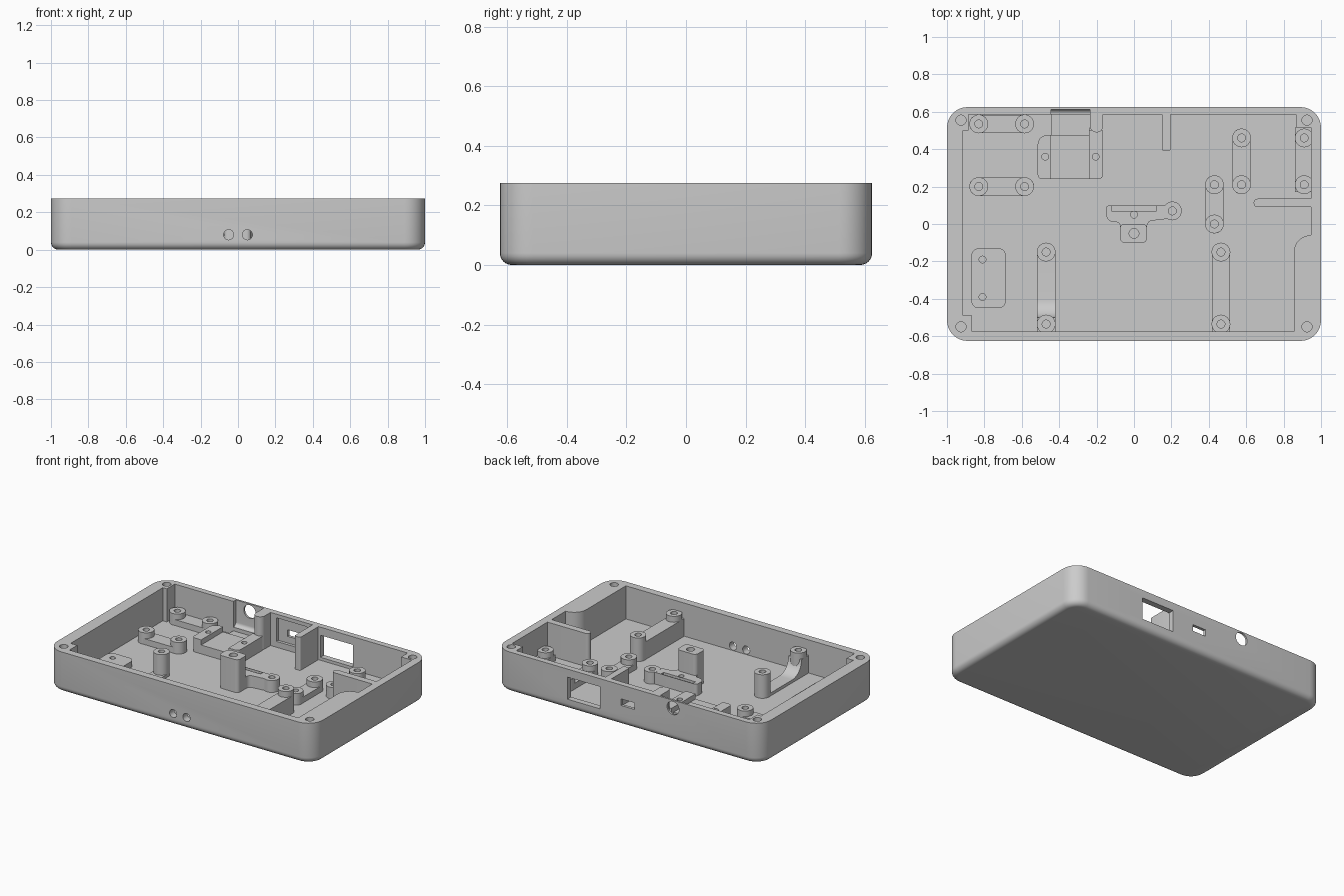
import bpy, bmesh, math
from mathutils import Vector

if "Cube" in bpy.data.objects:
    bpy.data.objects.remove(bpy.data.objects["Cube"])

GREY = (0.6, 0.6, 0.6, 1)
mat = bpy.data.materials.new("plain_grey")
mat.use_nodes = True
mat.diffuse_color = GREY
mat.node_tree.nodes["Principled BSDF"].inputs["Base Color"].default_value = GREY

TOP, FLOOR, SUNK = 0.275, 0.05, 0.04   # rim, inner floor, start of parts below the floor
parts = []


def finish(name, bm):
    bmesh.ops.recalc_face_normals(bm, faces=bm.faces)
    mesh = bpy.data.meshes.new(name)
    bm.to_mesh(mesh)
    bm.free()
    mesh.materials.append(mat)
    ob = bpy.data.objects.new(name, mesh)
    bpy.context.collection.objects.link(ob)
    parts.append(ob)
    return ob


def rounded(corners, steps=8):
    """Outline from (x, y) or (x, y, radius) corners."""
    out = []
    for i, c in enumerate(corners):
        p = Vector((c[0], c[1], 0))
        if len(c) < 3:
            out.append(p)
            continue
        a, b = corners[i - 1], corners[(i + 1) % len(corners)]
        da = (Vector((a[0], a[1], 0)) - p).normalized()
        db = (Vector((b[0], b[1], 0)) - p).normalized()
        half = da.angle(db) / 2
        centre = p + (da + db).normalized() * c[2] / math.sin(half)
        reach = c[2] / math.tan(half)
        va = (p + da * reach - centre).normalized()
        vb = (p + db * reach - centre).normalized()
        out += [centre + va.slerp(vb, k / steps).normalized() * c[2] for k in range(steps + 1)]
    return out


def rect(x0, x1, y0, y1, r=0):
    pts = [(x0, y0), (x1, y0), (x1, y1), (x0, y1)]
    return [p + (r,) for p in pts] if r else pts


def prism(name, corners, lo, hi, axis="z"):
    """Extrude an outline along an axis."""
    place = {"z": lambda p, w: (p.x, p.y, w),
             "x": lambda p, w: (w, p.x, p.y),
             "y": lambda p, w: (p.x, w, p.y)}[axis]
    pts = rounded(corners)
    bm = bmesh.new()
    low = [bm.verts.new(place(p, lo)) for p in pts]
    high = [bm.verts.new(place(p, hi)) for p in pts]
    bm.faces.new(low)
    bm.faces.new(high)
    for i in range(len(pts)):
        bm.faces.new((low[i - 1], low[i], high[i], high[i - 1]))
    return finish(name, bm)


def rod(u, v, r, lo, hi, axis="z"):
    n = 32
    ring = [(u + r * math.cos(math.tau * k / n), v + r * math.sin(math.tau * k / n)) for k in range(n)]
    return prism("cutter", ring, lo, hi, axis)


def cut(ob, cutters):
    for c in cutters:
        mod = ob.modifiers.new("cut", "BOOLEAN")
        mod.operation, mod.solver, mod.object = "DIFFERENCE", "EXACT", c
    deps = bpy.context.evaluated_depsgraph_get()
    deps.update()
    mesh = bpy.data.meshes.new_from_object(ob.evaluated_get(deps))
    ob.modifiers.clear()
    ob.data = mesh
    for c in cutters:
        parts.remove(c)
        bpy.data.objects.remove(c)


def boss(name, x, y, top, r=0.05, hole=0.021, depth=0.035, n=32):
    """Round post with a blind screw hole."""
    bm = bmesh.new()
    rings = []
    for rad, z in ((r, SUNK), (r, top), (hole, top), (hole, top - depth)):
        rings.append([bm.verts.new((x + rad * math.cos(math.tau * k / n),
                                    y + rad * math.sin(math.tau * k / n), z)) for k in range(n)])
    for a, b in zip(rings, rings[1:]):
        for k in range(n):
            bm.faces.new((a[k - 1], a[k], b[k], b[k - 1]))
    bm.faces.new(rings[0])
    bm.faces.new(rings[-1])
    finish(name, bm)


# Tray shell: rounded rectangle with a rolled bottom edge
bm = bmesh.new()
edge, steps = 0.04, 6
levels = [(edge * (1 - math.sin(t)), edge * (1 - math.cos(t)))
          for t in (math.pi / 2 * k / steps for k in range(steps + 1))] + [(0, TOP)]
rings = []
for inset, z in levels:
    pts = rounded(rect(-1 + inset, 1 - inset, -0.625 + inset, 0.625 - inset, 0.11 - inset))
    rings.append([bm.verts.new((p.x, p.y, z)) for p in pts])
for a, b in zip(rings, rings[1:]):
    for k in range(len(a)):
        bm.faces.new((a[k - 1], a[k], b[k], b[k - 1]))
bm.faces.new(rings[0])
bm.faces.new(rings[-1])
shell = finish("tray_shell", bm)

# Inner cavity, with solid corners and a thick front part of the +x wall
cavity = prism("cutter", [
    (-0.865, -0.575), (0.855, -0.575), (0.855, -0.06, 0.09), (0.947, -0.06),
    (0.947, 0.515), (0.866, 0.515), (0.866, 0.585), (-0.885, 0.585),
    (-0.885, 0.5), (-0.915, 0.5), (-0.915, -0.49), (-0.865, -0.49)], FLOOR, 0.3)
cutters = [cavity]
# Screw holes in the rim corners and two round holes in the front
cutters += [rod(x, y, 0.027, 0.1, 0.3) for x in (-0.925, 0.925) for y in (-0.55, 0.555)]
cutters += [rod(x, 0.08, 0.027, -0.7, -0.56, "y") for x in (-0.05, 0.05)]
# Back wall: wide window, small port with inner recess, round jack hole with recess
cutters += [
    prism("cutter", rect(0.21, 0.455, 0.07, 0.22), 0.56, 0.7, "y"),
    prism("cutter", rect(-0.05, 0.05, 0.135, 0.18), 0.56, 0.7, "y"),
    prism("cutter", rect(-0.12, 0.11, 0.09, 0.25), 0.57, 0.605, "y"),
    rod(-0.34, 0.222, 0.045, 0.56, 0.7, "y"),
    prism("cutter", [(0.57, 0.3), (0.612, 0.3), (0.612, 0.1, 0.025), (0.57, 0.1)], -0.445, -0.235, "x")]
cut(shell, cutters)

# Full-height ribs
prism("port_rib", rect(0.15, 0.195, 0.39, 0.59, 0.01), SUNK, TOP)
prism("jack_rib", [(-0.235, 0.587), (-0.235, 0.49, 0.034), (-0.165, 0.49, 0.034), (-0.165, 0.587)], SUNK, TOP)
prism("side_rib", [(0.95, 0.135), (0.64, 0.135, 0.021), (0.64, 0.09, 0.021), (0.95, 0.09)], SUNK, TOP)

# Pairs of screw posts joined by low bars
LOW, TALL = 0.128, 0.21
pairs = [
    ("back_row", (-0.83, 0.535), (-0.585, 0.535), LOW, rect(-0.88, -0.535, 0.486, 0.584, 0.048), 0.09),
    ("middle_row", (-0.83, 0.2), (-0.585, 0.2), LOW, rect(-0.88, -0.535, 0.151, 0.249, 0.048), 0.09),
    ("inner_column", (0.43, 0.21), (0.43, 0), LOW, rect(0.381, 0.479, -0.05, 0.26, 0.048), 0.09),
    ("outer_column", (0.575, 0.46), (0.575, 0.21), LOW, rect(0.526, 0.624, 0.16, 0.51, 0.048), 0.09),
    ("wall_column", (0.91, 0.46), (0.91, 0.21), LOW, rect(0.861, 0.96, 0.17, 0.517), 0.09),
    ("front_column", (0.465, -0.15), (0.465, -0.535), TALL, rect(0.416, 0.514, -0.6, -0.15), 0.17),
    ("curved_column", (-0.47, -0.15), (-0.47, -0.535), TALL, None, 0)]
for name, a, b, top, bar, bar_top in pairs:
    boss(name + "_post_a", *a, top)
    boss(name + "_post_b", *b, top)
    if bar:
        prism(name + "_bar", bar, SUNK, bar_top)

# Bar that sweeps up to its front post
sweep = [(-0.4 - 0.1 * math.sin(t), 0.07 + 0.1 * (1 - math.cos(t)))
         for t in (math.pi / 2 * k / 10 for k in range(11))]
prism("curved_column_bar", [(-0.15, SUNK), (-0.15, 0.07)] + sweep + [(-0.6, 0.17), (-0.6, SUNK)],
      -0.519, -0.421, "x")

# Flat mounting pad with two holes
pad = prism("mounting_pad", rect(-0.87, -0.685, -0.45, -0.13, 0.04), SUNK, 0.09)
cut(pad, [rod(-0.81, y, 0.018, 0.055, 0.2) for y in (-0.19, -0.39)])

# Jack cradle: two raised sides, a lower seat and a step to the wall
sides = {"left": [(-0.515, 0.24, 0.025), (-0.445, 0.24), (-0.445, 0.475), (-0.515, 0.475, 0.05)],
         "right": [(-0.24, 0.24), (-0.165, 0.24, 0.025), (-0.165, 0.5), (-0.24, 0.5)]}
for side, x in (("left", -0.475), ("right", -0.205)):
    block = prism("cradle_" + side, sides[side], SUNK, 0.145)
    cut(block, [rod(x, 0.36, 0.018, 0.09, 0.2)])
prism("cradle_seat", rect(-0.446, -0.239, 0.24, 0.475), SUNK, 0.11)
prism("cradle_step", rect(-0.445, -0.235, 0.47, 0.59), SUNK, 0.075)

# Centre mount: plateau with slot, side post and tall pillar
plateau = prism("centre_plateau", [
    (-0.15, 0.1, 0.02), (-0.15, 0.01, 0.045), (-0.075, 0.01, 0.02), (-0.075, -0.05),
    (0.07, -0.05), (0.07, 0.015, 0.03), (0.2, 0.03), (0.2, 0.1)], SUNK, 0.13)
cut(plateau, [prism("cutter", rect(-0.12, 0.12, 0.07, 0.097), 0.1, 0.2),
              rod(0, 0.05, 0.018, 0.08, 0.2), rod(0.205, 0.07, 0.03, 0.09, 0.2)])
boss("centre_post", 0.205, 0.07, 0.131)
pillar = prism("centre_pillar", rect(-0.075, 0.07, -0.1, 0, 0.025), SUNK, 0.273)
cut(pillar, [rod(0, -0.05, 0.026, 0.17, 0.3)])

# Smooth rounded surfaces, keep sharp edges
bpy.ops.object.select_all(action="DESELECT")
for ob in parts:
    ob.select_set(True)
bpy.context.view_layer.objects.active = shell
bpy.ops.object.shade_smooth_by_angle(angle=math.radians(30))
